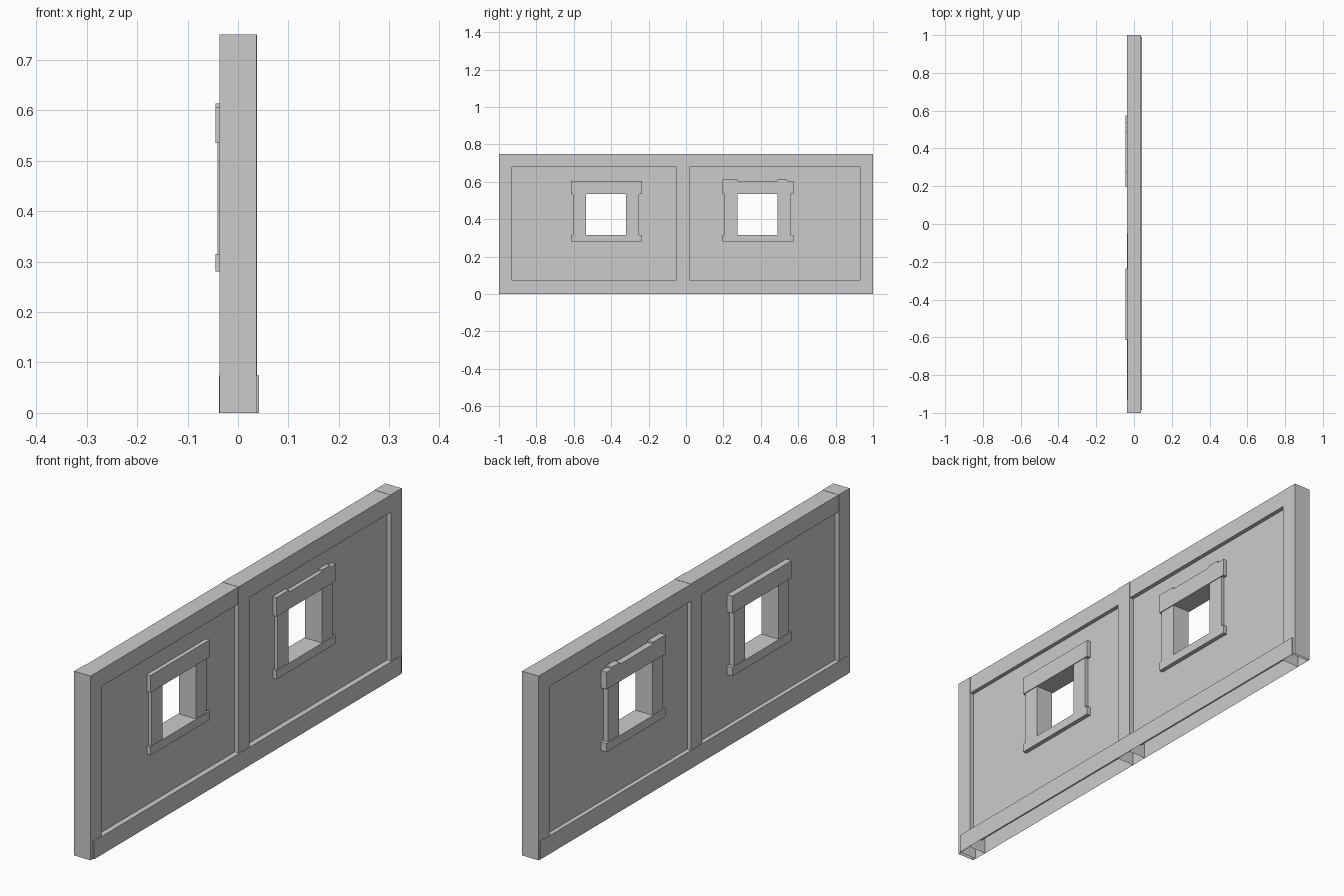
import bpy, bmesh

if "Cube" in bpy.data.objects:
    bpy.data.objects.remove(bpy.data.objects["Cube"])


def finish(name, bm):
    bmesh.ops.recalc_face_normals(bm, faces=bm.faces[:])
    # undersides standing on the ground are left open
    floor = [f for f in bm.faces if all(abs(v.co.z) < 1e-5 for v in f.verts)]
    bmesh.ops.delete(bm, geom=floor, context='FACES')
    me = bpy.data.meshes.new(name)
    bm.to_mesh(me)
    bm.free()
    ob = bpy.data.objects.new(name, me)
    bpy.context.collection.objects.link(ob)
    return ob


def extrude_x(bm, faces, depth):
    out = bmesh.ops.extrude_face_region(bm, geom=faces, use_keep_orig=True)
    verts = [g for g in out['geom'] if isinstance(g, bmesh.types.BMVert)]
    bmesh.ops.translate(bm, vec=(depth, 0, 0), verts=verts)


def profile(name, pts, x0, x1):
    """Flat (y, z) outline given thickness along x."""
    bm = bmesh.new()
    f = bm.faces.new([bm.verts.new((x0, y, z)) for y, z in pts])
    extrude_x(bm, [f], x1 - x0)
    return finish(name, bm)


def beam(name, x, y, z):
    return profile(name, [(y[0], z[0]), (y[1], z[0]), (y[1], z[1]), (y[0], z[1])], *x)


# Recessed wall panel with two window holes
holes = [(-0.535, -0.32), (0.275, 0.49)]
zs = [0.05, 0.30, 0.55, 0.72]
ys = [-0.96] + [v for a, b in holes for v in (a - 0.02, b + 0.02)] + [0.96]
bm = bmesh.new()
grid = [[bm.verts.new((-0.02, y, z)) for z in zs] for y in ys]
cells = []
for i in range(len(ys) - 1):
    for j in range(3):
        if not (i in (1, 3) and j == 1):
            cells.append(bm.faces.new((grid[i][j], grid[i + 1][j],
                                       grid[i + 1][j + 1], grid[i][j + 1])))
extrude_x(bm, cells, 0.04)
finish("wall_panel", bm)

# Timber posts and rails
beam("left_post", (-0.037, 0.037), (-1, -0.93), (0, 0.75))
beam("middle_post", (-0.036, 0.038), (-0.05, 0.02), (0, 0.75))
beam("right_post", (-0.037, 0.037), (0.93, 1), (0, 0.75))
beam("top_rail_left", (-0.035, 0.036), (-0.95, -0.04), (0.68, 0.749))
beam("top_rail_right", (-0.036, 0.037), (0.01, 0.95), (0.68, 0.749))
beam("bottom_rail", (-0.038, 0.042), (-0.985, 0.99), (0, 0.074))

# Window frames
for side, (a, b) in zip(("left", "right"), holes):
    lo, hi = a - 0.08, b + 0.085
    beam(side + "_window_jamb_a", (-0.041, 0.034), (a - 0.07, a), (0.29, 0.56))
    beam(side + "_window_jamb_b", (-0.041, 0.034), (b, b + 0.07), (0.29, 0.56))
    beam(side + "_window_sill", (-0.045, 0.037), (lo, hi), (0.28, 0.315))
    top = [(lo, 0.535), (hi, 0.535), (hi, 0.605)]
    if side == "right":  # worn lintel with raised ends
        top += [(0.54, 0.605), (0.54, 0.613), (0.49, 0.613), (0.49, 0.605),
                (0.275, 0.605), (0.275, 0.613), (lo, 0.613)]
    else:
        top += [(lo, 0.605)]
    profile(side + "_window_lintel", top, -0.045, 0.037)
